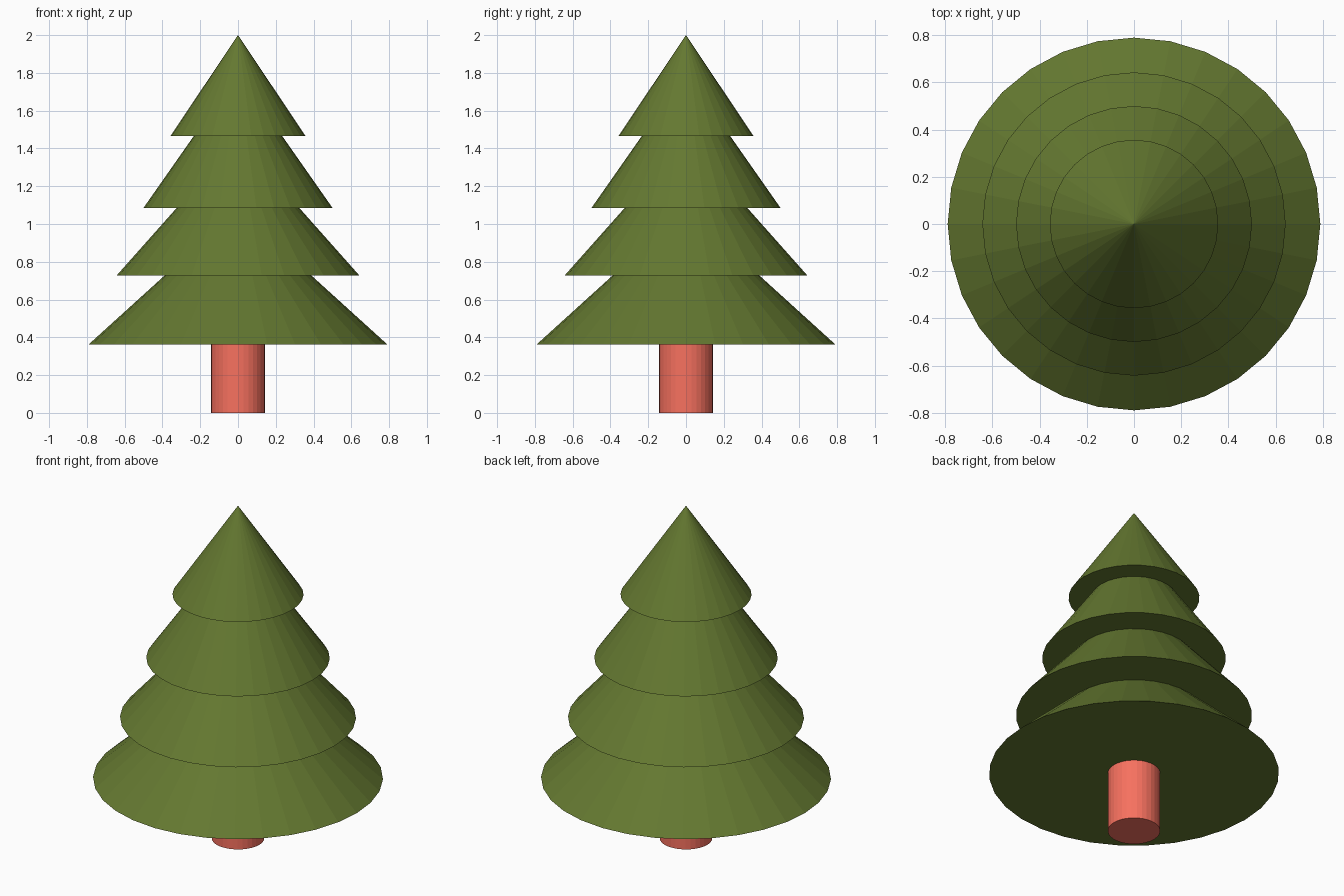
import bpy

if "Cube" in bpy.data.objects:
    bpy.data.objects.remove(bpy.data.objects["Cube"])

SIDES = 32


def material(name, color):
    m = bpy.data.materials.new(name)
    m.diffuse_color = (*color, 1)
    m.use_nodes = True
    m.node_tree.nodes["Principled BSDF"].inputs["Base Color"].default_value = m.diffuse_color
    return m


def cone(name, z0, z1, r0, r1, mat):
    bpy.ops.mesh.primitive_cone_add(vertices=SIDES, radius1=r0, radius2=r1,
                                    depth=z1 - z0, location=(0, 0, (z0 + z1) / 2))
    ob = bpy.context.object
    ob.name = name
    ob.data.materials.append(mat)


bark = material("bark", (0.93, 0.165, 0.115))
needles = material("needles", (0.127, 0.188, 0.03))

# Trunk
cone("trunk", 0, 0.363, 0.143, 0.143, bark)

# Stacked branch tiers: base height, tip height, base radius
tiers = [(0.363, 1.08, 0.79), (0.727, 1.45, 0.643),
         (1.086, 1.80, 0.50), (1.467, 2.0, 0.357)]
for i, (z0, z1, r) in enumerate(tiers, 1):
    cone(f"branch_tier_{i}", z0, z1, r, 0, needles)
